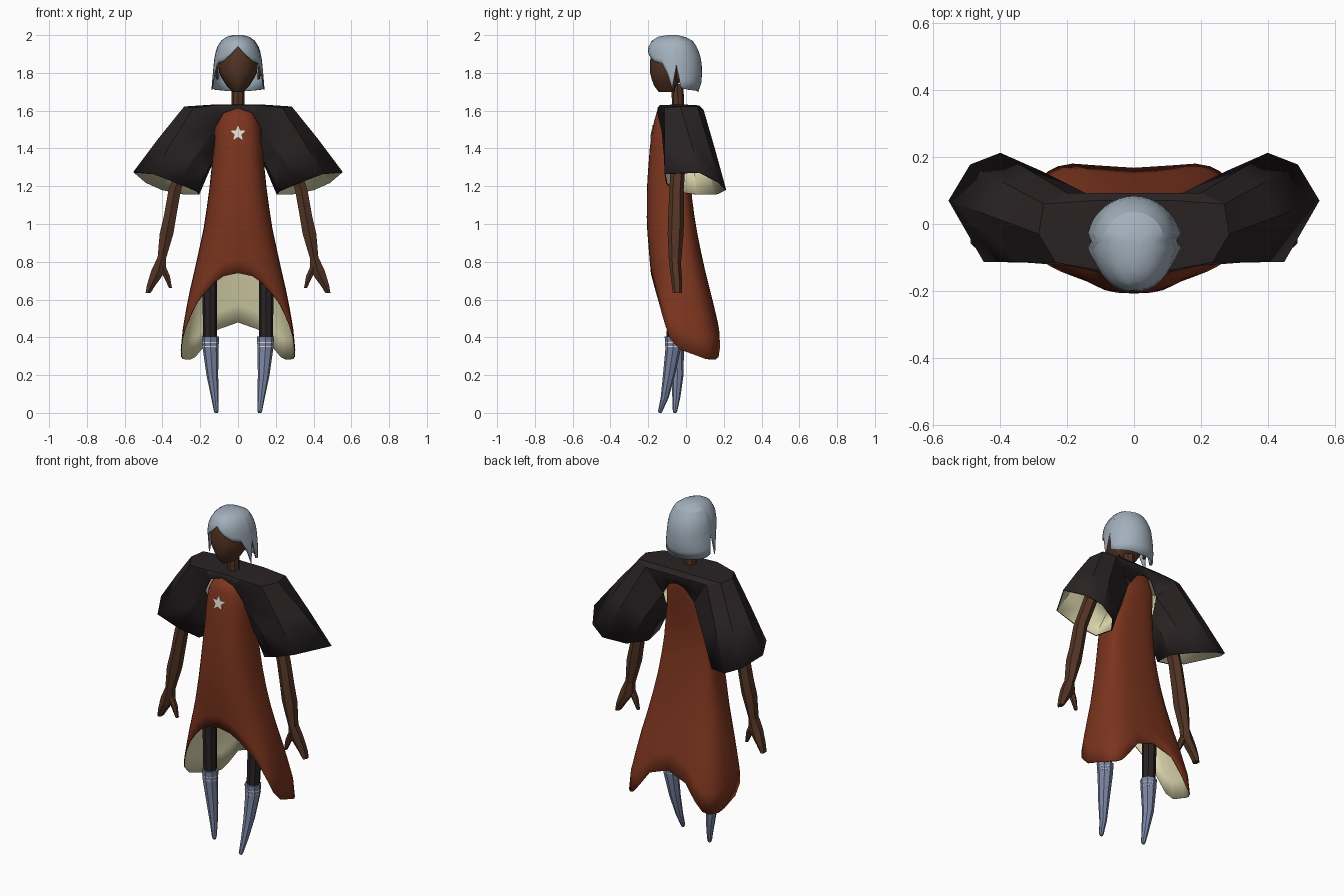
import bpy, bmesh
from math import sin, cos, pi, radians
from mathutils import Vector

if "Cube" in bpy.data.objects:
    bpy.data.objects.remove(bpy.data.objects["Cube"])


def material(name, r, g, b):
    m = bpy.data.materials.new(name)
    m.diffuse_color = (r, g, b, 1)
    m.use_nodes = True
    m.node_tree.nodes["Principled BSDF"].inputs["Base Color"].default_value = m.diffuse_color
    return m


RED = material("red_cloth", 0.20, 0.035, 0.013)
CREAM = material("cream_lining", 0.72, 0.68, 0.42)
BLACK = material("dark_cloth", 0.022, 0.016, 0.017)
SKIN = material("skin", 0.085, 0.034, 0.018)
SILVER = material("silver_hair", 0.36, 0.43, 0.50)
BLUE = material("boot_blue", 0.20, 0.24, 0.38)
WHITE = material("white_trim", 0.75, 0.73, 0.66)


def loft(name, rings, mats, caps=True, mirror=False, lining=0, angle=22):
    """Skin a list of rings; a ring shorter than the widest makes an open strip."""
    bm = bmesh.new()
    vs = [[bm.verts.new(p) for p in ring] for ring in rings]
    full = max(len(r) for r in rings)
    for a, b in zip(vs, vs[1:]):
        n = len(a)
        for c in range(n if n == full else n - 1):
            d = (c + 1) % n
            bm.faces.new((a[c], b[c], b[d], a[d]))
    if caps:
        bm.faces.new(vs[0])
        bm.faces.new(vs[-1][::-1])
    me = bpy.data.meshes.new(name)
    bm.to_mesh(me)
    bm.free()
    ob = bpy.data.objects.new(name, me)
    bpy.context.collection.objects.link(ob)
    for m in mats:
        me.materials.append(m)
    bpy.ops.object.select_all(action='DESELECT')
    ob.select_set(True)
    bpy.context.view_layer.objects.active = ob
    bpy.ops.object.shade_smooth_by_angle(angle=radians(angle))
    if mirror:
        ob.modifiers.new("mirror", 'MIRROR')
    if lining:
        s = ob.modifiers.new("lining", 'SOLIDIFY')
        s.thickness = lining
        s.material_offset = len(mats) - 1
    return ob


def lerp(table, x):
    """Piecewise-linear lookup; rows are (key, value, value...)."""
    table = sorted(table)
    if x <= table[0][0]:
        return table[0][1:]
    for a, b in zip(table, table[1:]):
        if x <= b[0]:
            t = (x - a[0]) / (b[0] - a[0])
            return [p + (q - p) * t for p, q in zip(a[1:], b[1:])]
    return table[-1][1:]


def drape(profile, hem, top, rows, cols, ym, power=1.0, square=((0, 1),)):
    """Rings under a (z, half width, front y, back y) profile, cut at a hem by angle."""
    rings = []
    for r in range(rows + 1):
        ring = []
        for c in range(cols):
            a = 2 * pi * c / cols
            low = lerp(hem, 180 - abs(180 - 360 * c / cols))[0]
            z = top + (low - top) * (r / rows) ** power
            w, yf, yb = lerp(profile, z)
            e = lerp(square, z)[0]
            s, k = sin(a), cos(a)
            x = w * abs(s) ** e * (1 if s > 0 else -1)
            y = ym + ((yf if k > 0 else yb) - ym) * abs(k) ** e
            ring.append((x, y, z))
        rings.append(ring)
    return rings


def tube(path, sides=6):
    """Rings from top to bottom; path rows are (x, y, z, rx, ry)."""
    return [[(x + rx * sin(2 * pi * i / sides), y - ry * cos(2 * pi * i / sides), z)
             for i in range(sides)] for x, y, z, rx, ry in path]


# Dress with high front hem and rounded low tails
dress_profile = [(1.615, .075, -.148, .055), (1.55, .115, -.168, .06), (1.48, .13, -.182, .055),
                 (1.4, .13, -.192, .04), (1.2, .15, -.207, .024), (1.0, .177, -.208, .05),
                 (.8, .22, -.192, .09), (.6, .266, -.172, .14), (.4, .30, -.16, .187),
                 (.28, .306, -.155, .193)]
dress_hem = [(0, .74), (11, .725), (22, .69), (45, .585), (67, .46), (79, .39), (90, .335), (101, .30),
             (112, .285), (135, .282), (146, .295), (157, .345), (169, .44), (180, .48)]
loft("dress", drape(dress_profile, dress_hem, 1.615, 12, 32, -.03,
                    square=((.3, .5), (.5, .58), (.8, .74), (1.6, .74))),
     [RED, CREAM], caps=False, lining=.005)

# Cape: yoke strip over the shoulders flowing into flared sleeves
cape_rows = [
    [(0, -.15, 1.615), (0, -.13, 1.63), (0, -.02, 1.633), (0, .07, 1.628), (0, .092, 1.605), (0, .09, 1.56)],
    [(.075, -.152, 1.59), (.11, -.138, 1.63), (.12, -.02, 1.633), (.12, .07, 1.628),
     (.11, .092, 1.605), (.05, .088, 1.545)],
    [(.126, -.13, 1.50), (.235, -.115, 1.615), (.285, -.03, 1.622), (.27, .06, 1.622),
     (.20, .093, 1.605), (.10, .07, 1.47), (.105, .03, 1.38), (.112, -.07, 1.38)],
    [(.32, -.105, 1.215), (.45, -.113, 1.265), (.555, .07, 1.275), (.49, .178, 1.22),
     (.40, .213, 1.18), (.28, .16, 1.155), (.205, .06, 1.155), (.215, -.06, 1.17)]]
mid = [tuple(Vector(a).lerp(Vector(b), .5) + Vector((0, 0, .006)))
       for a, b in zip(cape_rows[2], cape_rows[3])]
cape_rows.insert(3, mid)
loft("cape", cape_rows, [BLACK, CREAM], caps=False, mirror=True, lining=.006)

# Chest star lying on the dress front
front, back = [], []
for i in range(10):
    r = .043 if i % 2 == 0 else .019
    a = 2 * pi * i / 10
    x, z = -r * sin(a), 1.48 + r * cos(a)
    y = lerp(dress_profile, z)[1] + abs(x) * .15
    front.append((x, y - .005, z))
    back.append((x, y + .006, z))
loft("chest_star", [front[::-1], back[::-1]], [WHITE])

# Head, ears and neck
head_profile = [(1.70, .028, -.145, -.09), (1.74, .068, -.175, -.04), (1.80, .10, -.19, 0),
                (1.87, .107, -.19, .03), (1.94, .088, -.178, .03), (1.965, .05, -.14, 0)]
loft("head", drape(head_profile, [(0, 1.70), (180, 1.70)], 1.965, 8, 16, -.06), [SKIN], angle=40)
loft("ear", tube([(.115, -.045, 1.845, .008, .012), (.118, -.04, 1.82, .014, .022),
                  (.108, -.045, 1.765, .007, .01)]), [SKIN], mirror=True)
loft("neck", tube([(0, -.045, 1.74, .032, .032), (0, -.042, 1.60, .036, .032)], 8), [SKIN])

# Bobbed hair with centre parting and side locks
hair_profile = [(2.0, .025, -.10, -.045), (1.992, .06, -.145, -.005), (1.97, .09, -.182, .035),
                (1.93, .114, -.203, .062), (1.88, .125, -.206, .078), (1.82, .132, -.2, .086),
                (1.75, .14, -.19, .082), (1.70, .143, -.18, .065)]
hair_hem = [(0, 1.94), (20, 1.895), (40, 1.86), (60, 1.85), (70, 1.80), (80, 1.71),
            (90, 1.85), (100, 1.725), (115, 1.712), (180, 1.70)]
hair = loft("hair", drape(hair_profile, hair_hem, 2.0, 9, 36, -.05, 1.5),
            [SILVER], caps=False, lining=.006)
bm = bmesh.new()
bm.from_mesh(hair.data)
bm.verts.ensure_lookup_table()
bm.faces.new(bm.verts[:36]).smooth = True
bm.to_mesh(hair.data)
bm.free()

# Arms, hands and thumbs
loft("arm", tube([(.22, -.03, 1.52, .04, .04), (.335, -.05, 1.18, .038, .038),
                  (.36, -.052, 1.04, .038, .042), (.378, -.055, .95, .042, .042),
                  (.405, -.058, .81, .025, .033)]), [SKIN], mirror=True)
loft("hand", tube([(.405, -.058, .82, .026, .032), (.42, -.055, .755, .044, .03),
                   (.442, -.05, .71, .035, .029), (.46, -.048, .675, .026, .027),
                   (.476, -.046, .635, .015, .024)]), [SKIN], mirror=True)
loft("thumb", tube([(.40, -.058, .775, .02, .02), (.378, -.06, .725, .02, .018),
                    (.357, -.062, .66, .009, .011)]), [SKIN], mirror=True)

# Legs and pointed boots; the left leg stands a little further forward
for side, s, top_y, mid_y, toe_y in (("left", 1, -.068, -.09, -.136),
                                     ("right", -1, -.052, -.045, -.058)):
    loft(side + "_leg", tube([(s * .125, -.045, 1.0, .045, .05), (s * .15, -.05, .7, .04, .042),
                              (s * .147, top_y, .38, .037, .036)], 8), [BLACK])
    loft(side + "_boot", tube([(s * .146, top_y, .405, .046, .045), (s * .145, top_y, .34, .042, .041),
                               (s * .136, mid_y, .20, .031, .032),
                               (s * .122, (mid_y + toe_y) / 2, .08, .02, .021),
                               (s * .115, toe_y, .01, .013, .012),
                               (s * .115, toe_y, 0, .008, .007)], 8), [BLUE])
    for i, z in enumerate((.372, .352)):
        r = .045 - .001 * i
        loft(f"{side}_boot_band_{i + 1}", tube([(s * .1455, top_y, z + .002, r, r - .001),
                                               (s * .1455, top_y, z - .002, r, r - .001)], 8), [WHITE])
